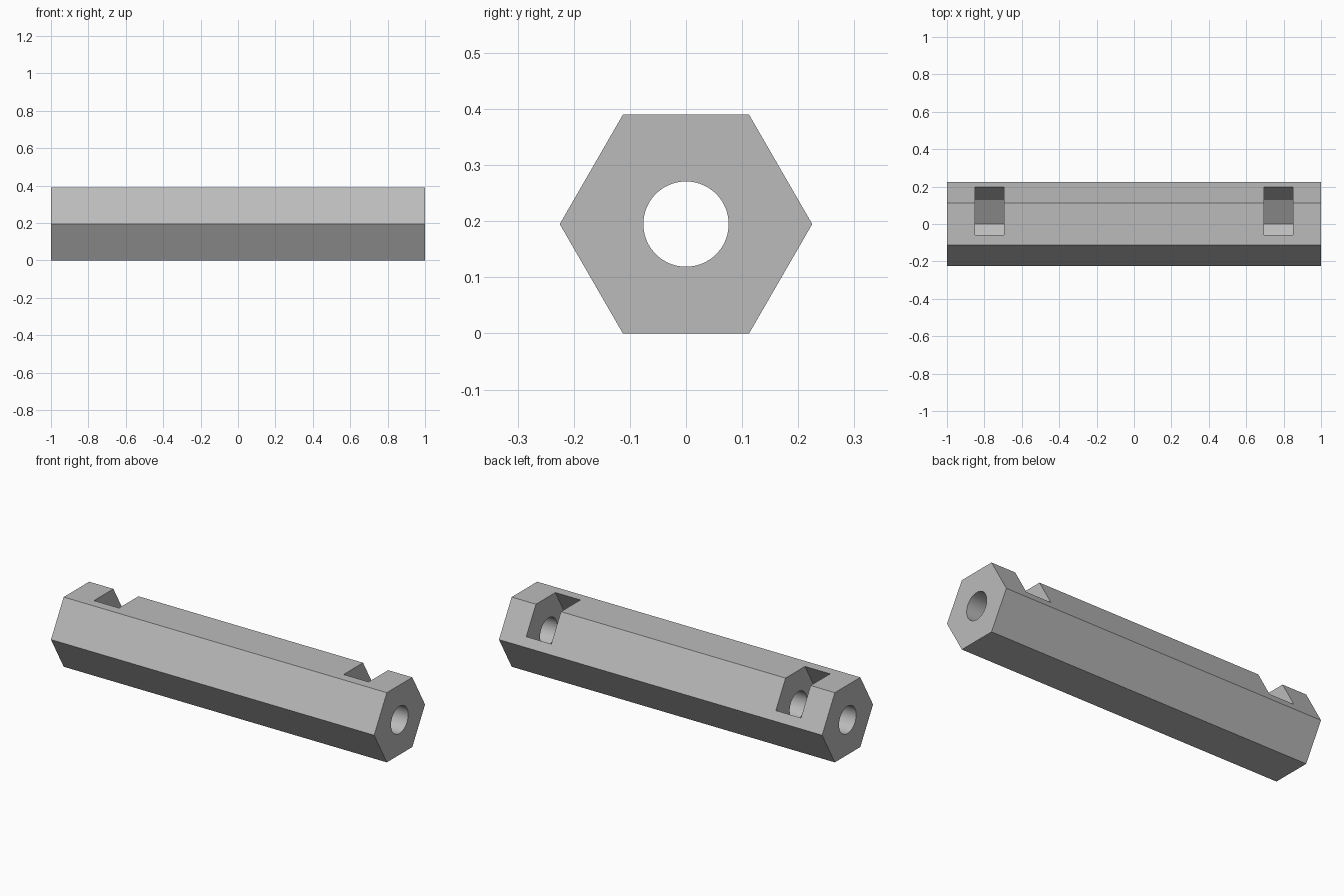
import bpy
import bmesh
from math import cos, sin, radians, sqrt

cube = bpy.data.objects.get("Cube")
if cube:
    bpy.data.objects.remove(cube, do_unlink=True)

BAR_RADIUS = 0.225
AXIS_Z = BAR_RADIUS * sqrt(3) / 2
BORE_RADIUS = 0.076
NUT_RADIUS = 0.1485

grey = bpy.data.materials.new("plain grey")
grey.use_nodes = True
colour = (0.5, 0.5, 0.5, 1)
grey.diffuse_color = colour
grey.node_tree.nodes["Principled BSDF"].inputs["Base Color"].default_value = colour


def ring(radius, angles):
    return [(radius * cos(radians(a)), radius * sin(radians(a))) for a in angles]


def prism(name, profile, x0, x1):
    """Extrude a (y, z) profile, measured from the bar axis, along x."""
    bm = bmesh.new()
    face = bm.faces.new([bm.verts.new((x0, y, z + AXIS_Z)) for y, z in profile])
    new = bmesh.ops.extrude_face_region(bm, geom=[face])["geom"]
    moved = [v for v in new if isinstance(v, bmesh.types.BMVert)]
    bmesh.ops.translate(bm, verts=moved, vec=(x1 - x0, 0, 0))
    bmesh.ops.recalc_face_normals(bm, faces=bm.faces)
    mesh = bpy.data.meshes.new(name)
    bm.to_mesh(mesh)
    bm.free()
    mesh.materials.append(grey)
    obj = bpy.data.objects.new(name, mesh)
    bpy.context.collection.objects.link(obj)
    return obj


# Hexagonal bar
bar = prism("hexagonal_bar", ring(BAR_RADIUS, range(0, 360, 60)), -1, 1)

# Bore along the whole length
cutters = [prism("bore_cutter", ring(BORE_RADIUS, range(0, 360, 5)), -1.1, 1.1)]

# Nut slots: half a hexagon, extended outward through the upper back edge
half_nut = ring(NUT_RADIUS, (150, 210, 270, 330))
out_y, out_z = ring(0.4, [60])[0]
mouth = [(y + out_y, z + out_z) for y, z in (half_nut[-1], half_nut[0])]
for side, x in (("right", -0.85), ("left", 0.695)):
    cutters.append(prism(side + "_nut_slot_cutter", half_nut + mouth, x, x + 0.155))

# Cut the openings, then drop the cutters
bpy.ops.object.select_all(action="DESELECT")
bpy.context.view_layer.objects.active = bar
bar.select_set(True)
for cutter in cutters:
    cutter.hide_render = True
    mod = bar.modifiers.new(cutter.name, "BOOLEAN")
    mod.operation = "DIFFERENCE"
    mod.solver = "EXACT"
    mod.object = cutter
    bpy.ops.object.modifier_apply(modifier=mod.name)
    bpy.data.objects.remove(cutter, do_unlink=True)

# Smooth bore, sharp flats
bpy.ops.object.shade_smooth_by_angle(angle=radians(25))
